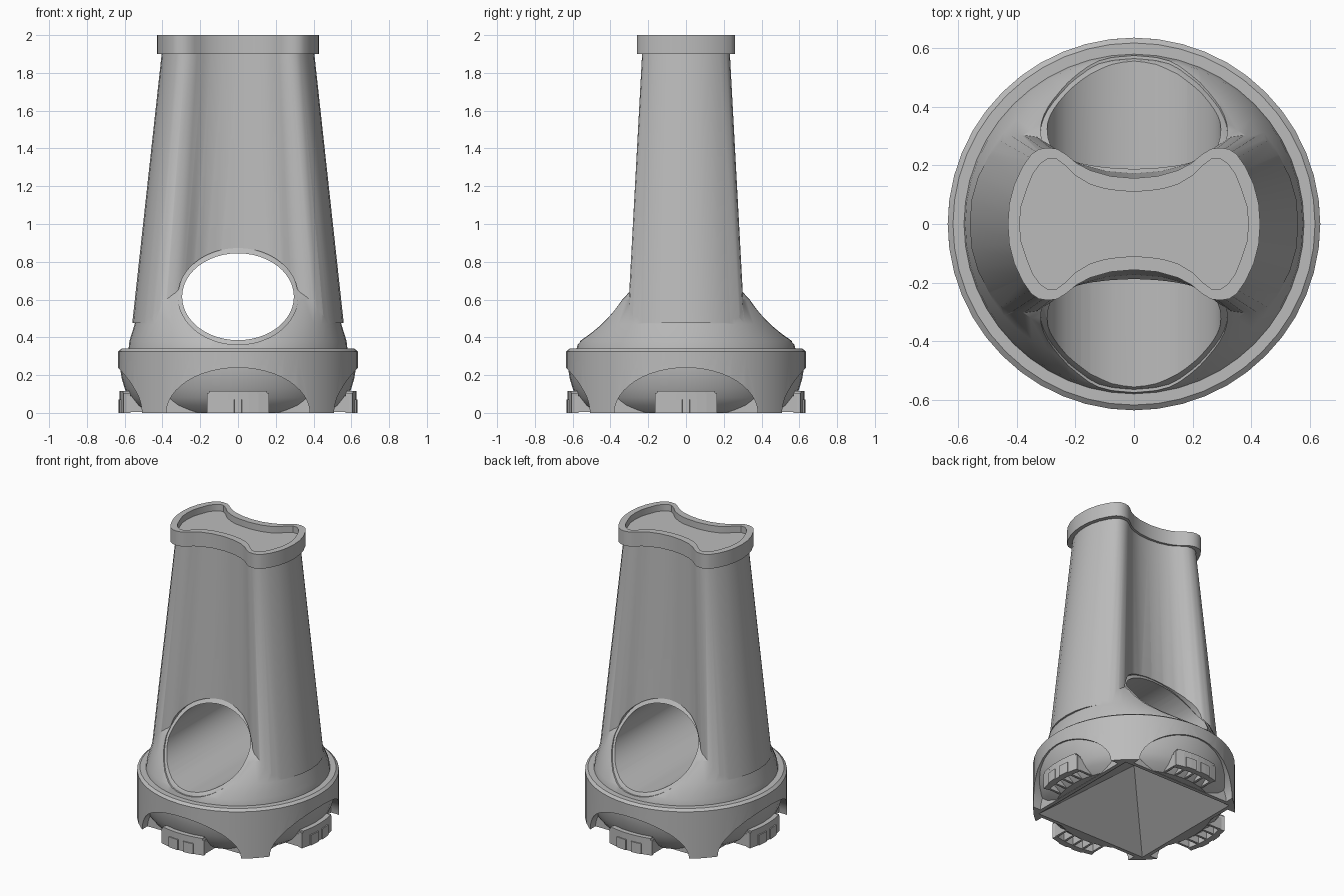
import bpy, bmesh, math
from mathutils import Matrix

if "Cube" in bpy.data.objects:
    bpy.data.objects.remove(bpy.data.objects["Cube"])

grey = bpy.data.materials.new("plain_grey")
grey.use_nodes = True
COLOR = (0.5, 0.5, 0.5, 1)
grey.diffuse_color = COLOR
grey.node_tree.nodes["Principled BSDF"].inputs["Base Color"].default_value = COLOR


def make(name, bm):
    bmesh.ops.recalc_face_normals(bm, faces=bm.faces)
    me = bpy.data.meshes.new(name)
    bm.to_mesh(me)
    bm.free()
    me.materials.append(grey)
    ob = bpy.data.objects.new(name, me)
    bpy.context.collection.objects.link(ob)
    return ob


def add_loft(bm, rings):
    """Skin equal-length rings of 3D points and close both ends."""
    loops = [[bm.verts.new(p) for p in r] for r in rings]
    n = len(loops[0])
    for a, b in zip(loops, loops[1:]):
        for i in range(n):
            j = (i + 1) % n
            bm.faces.new((a[i], a[j], b[j], b[i]))
    bm.faces.new(loops[0])
    bm.faces.new(loops[-1])


def loft(name, rings):
    bm = bmesh.new()
    add_loft(bm, rings)
    return make(name, bm)


def ellipse(rx, ry, z, n=48, power=2):
    """Ring of points; a power above two gives a boxier oval."""
    pts = []
    for i in range(n):
        c, s = math.cos(i * math.tau / n), math.sin(i * math.tau / n)
        pts.append((math.copysign(abs(c) ** (2 / power), c) * rx,
                    math.copysign(abs(s) ** (2 / power), s) * ry, z))
    return pts


def peanut(quarter, sx, sy, z):
    """Mirror a quarter outline into a waisted outline."""
    pts = quarter + [(-x, y) for x, y in quarter[-2::-1]]
    pts += [(x, -y) for x, y in pts[-2:0:-1]]
    return [(x * sx, y * sy, z) for x, y in pts]


def boolean(ob, cutter, op="DIFFERENCE"):
    mod = ob.modifiers.new("cut", "BOOLEAN")
    mod.operation, mod.object, mod.solver = op, cutter, "EXACT"
    deps = bpy.context.evaluated_depsgraph_get()
    me = bpy.data.meshes.new_from_object(ob.evaluated_get(deps))
    ob.modifiers.clear()
    ob.data = me
    bpy.data.objects.remove(cutter)


def prism(name, rx, rz, height, y0, y1, turn=0):
    """Elliptical cutter running along y, turned about z."""
    ob = loft(name, [[(x, y, z + height) for x, z, _ in ellipse(rx, rz, 0)] for y in (y0, y1)])
    ob.data.transform(Matrix.Rotation(turn, 4, "Z"))
    return ob


def add_box(bm, x0, x1, y0, y1, z0, z1):
    add_loft(bm, [[(x0, y0, z), (x1, y0, z), (x1, y1, z), (x0, y1, z)] for z in (z0, z1)])


def add_arc_plate(bm, x0, x1, r0, r1, z0, z1, n=6):
    """Plate on the front that follows the round base."""
    angles = [(x0 + (x1 - x0) * i / n) / r1 for i in range(n + 1)]
    arc = [(r1, a) for a in angles] + [(r0, a) for a in reversed(angles)]
    add_loft(bm, [[(r * math.sin(a), -r * math.cos(a), z) for r, a in arc] for z in (z0, z1)])


# Waisted outlines of the cap, outer edge and recess edge
outer = [(.43, 0), (.425, .07), (.408, .135), (.38, .195), (.35, .238), (.325, .255), (.295, .26),
         (.262, .256), (.23, .236), (.195, .207), (.15, .183), (.08, .163), (0, .156)]
inner = [(.39, 0), (.385, .06), (.365, .12), (.345, .17), (.32, .205), (.295, .222), (.265, .222),
         (.235, .2), (.20, .165), (.15, .135), (.10, .12), (.05, .113), (0, .11)]

# Cap with a sunken top
cap = loft("top_cap", [peanut(outer, 1, 1, 1.9), peanut(outer, 1, 1, 2)])
boolean(cap, loft("cap_cutter", [peanut(inner, 1, 1, 1.955), peanut(inner, 1, 1, 2.1)]))


def flare(name, k, top):
    """Foot that blends from a round bottom to a narrow oval top."""
    spec = ((.58, .58, .335, 2), (.575, .57, .38, 2), (.547, .49, .47, 2.2),
            (.525, .385, .6, 2.5), (.48, .30, .69, 2.5), (.36, .16, top, 2.2))
    return loft(name, [ellipse(rx * k, ry * k, z, 48, p) for rx, ry, z, p in spec])


# Tapered shaft, flared foot and through hole
shaft = loft("shaft_and_flare", [peanut(outer, 1.302, 1.19, .475), peanut(outer, .935, .89, 1.92)])
boolean(shaft, flare("flare_body", 1, .87), "UNION")
boolean(shaft, prism("bore_cutter", .318, .256, .617, -1, 1))
# Slightly recessed lip that lines the hole
lining = flare("hole_lining", .982, .89)
boolean(lining, prism("bore_cutter", .296, .23, .615, -1, 1))


def hollow():
    """Pyramid cutter for the underside, corners on the diagonals."""
    return loft("hollow_cutter", [[(-h, -h, z), (h, -h, z), (h, h, z), (-h, h, z)]
                                  for h, z in ((.44, -.012), (.002, .32))])


# Round base with four arched openings and a hollow underside
base = loft("base", [ellipse(r, r, z) for r, z in ((.635, 0), (.635, .325), (.617, .34))])
for k in range(4):
    boolean(base, prism("arch_cutter", .38, .242, -.003, -.8, -.45, k * math.pi / 2))
boolean(base, hollow())
# Rounded bowl seen through the arches
bowl = loft("inner_bowl", [ellipse(r, r, z) for r, z in (
    (.5, .002), (.55, .04), (.58, .08), (.6, .13), (.615, .18), (.625, .24), (.625, .3))])
boolean(bowl, hollow())

# Clips inside each arch: curved plate, ribs below and two raised panels
for k, side in enumerate(("front", "left", "back", "right")):
    bm = bmesh.new()
    add_arc_plate(bm, -.165, .165, .59, .627, 0, .105)
    add_arc_plate(bm, -.155, .155, .59, .627, .1, .117)
    for i in range(5):
        x = -.15 + i * .075
        add_box(bm, x - .008, x + .008, -.605, -.45, .004, .09)
    for s in (-1, 1):
        add_arc_plate(bm, s * .0575 - .0375, s * .0575 + .0375, .62, .634, 0, .072, 2)
    bm.transform(Matrix.Rotation(k * math.pi / 2, 4, "Z"))
    make(side + "_clip", bm)

# Smooth shading with sharp edges kept
for ob in (cap, shaft, lining, base, bowl):
    bpy.ops.object.select_all(action="DESELECT")
    ob.select_set(True)
    bpy.context.view_layer.objects.active = ob
    bpy.ops.object.shade_smooth_by_angle(angle=math.radians(35))
